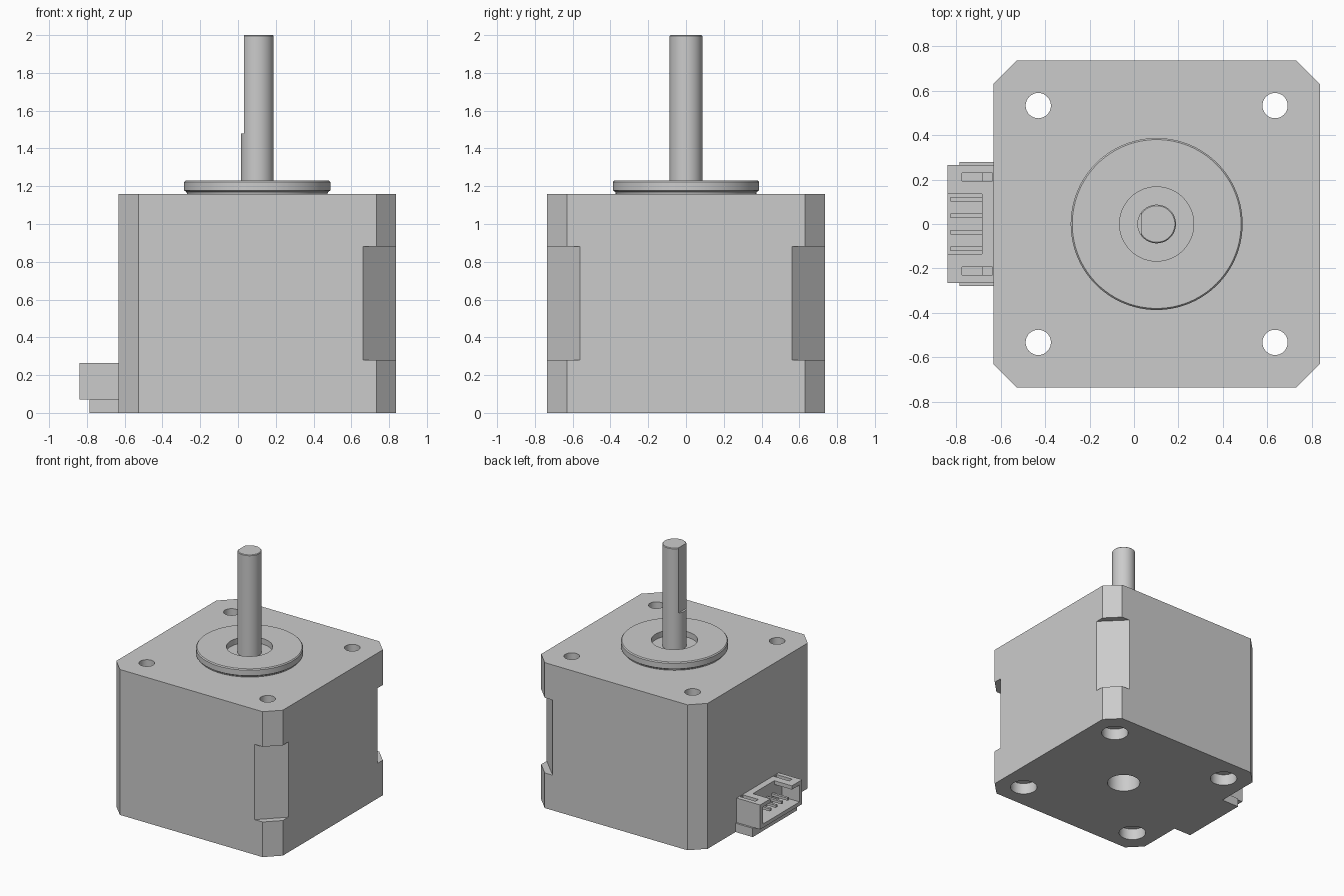
import bpy, bmesh, math
from mathutils import Matrix, Vector

if "Cube" in bpy.data.objects:
    bpy.data.objects.remove(bpy.data.objects["Cube"], do_unlink=True)

grey = bpy.data.materials.new("light grey")
grey.use_nodes = True
grey.diffuse_color = (0.6, 0.6, 0.6, 1)
grey.node_tree.nodes["Principled BSDF"].inputs["Base Color"].default_value = (0.6, 0.6, 0.6, 1)

CX = 0.102      # motor axis
HALF = 0.735    # half width of the body
TOP = 1.16      # top of the body


def finish(name, bm):
    bmesh.ops.recalc_face_normals(bm, faces=bm.faces)
    mesh = bpy.data.meshes.new(name)
    bm.to_mesh(mesh)
    bm.free()
    mesh.materials.append(grey)
    ob = bpy.data.objects.new(name, mesh)
    bpy.context.collection.objects.link(ob)
    return ob


def box(name, lo, hi, turn=0, pivot=(0, 0, 0)):
    bm = bmesh.new()
    lo, hi = Vector(lo), Vector(hi)
    bmesh.ops.create_cube(bm, size=1)
    bmesh.ops.scale(bm, vec=hi - lo, verts=bm.verts)
    bmesh.ops.translate(bm, vec=(lo + hi) / 2, verts=bm.verts)
    bm.transform(Matrix.Translation(pivot) @ Matrix.Rotation(turn, 4, "Z"))
    return finish(name, bm)


def lathe(name, x, y, profile, steps=64):
    """Solid of revolution from (radius, height) pairs, capped at both ends."""
    bm = bmesh.new()
    rings = []
    for r, z in profile:
        rings.append([bm.verts.new((x + r * math.cos(math.tau * i / steps),
                                    y + r * math.sin(math.tau * i / steps), z))
                      for i in range(steps)])
    for a, b in zip(rings, rings[1:]):
        for i in range(steps):
            j = (i + 1) % steps
            bm.faces.new((a[i], a[j], b[j], b[i]))
    bm.faces.new(rings[0])
    bm.faces.new(rings[-1])
    return finish(name, bm)


def cut(ob, cutters):
    bpy.context.view_layer.objects.active = ob
    for c in cutters:
        c.hide_render = True
        mod = ob.modifiers.new("cut", "BOOLEAN")
        mod.operation = "DIFFERENCE"
        mod.solver = "EXACT"
        mod.object = c
        bpy.ops.object.modifier_apply(modifier=mod.name)
        bpy.data.objects.remove(c, do_unlink=True)


def smooth(ob):
    bpy.ops.object.select_all(action="DESELECT")
    ob.select_set(True)
    bpy.context.view_layer.objects.active = ob
    bpy.ops.object.shade_smooth_by_angle(angle=math.radians(30))


# Body: square block with chamfered corners
C = 0.105
bm = bmesh.new()
outline = []
for k in range(4):
    rot = Matrix.Rotation(k * math.pi / 2, 3, "Z")
    for p in ((HALF, HALF - C, 0), (HALF - C, HALF, 0)):
        outline.append(bm.verts.new(rot @ Vector(p) + Vector((CX, 0, 0))))
base = bm.faces.new(outline)
ext = bmesh.ops.extrude_face_region(bm, geom=[base])
bmesh.ops.translate(bm, vec=(0, 0, TOP),
                    verts=[v for v in ext["geom"] if isinstance(v, bmesh.types.BMVert)])
body = finish("motor_body", bm)

# Deeper corner cuts on the middle section, screw holes and rear bore
cutters = []
reach = (2 * HALF - 0.175) / math.sqrt(2)
for k in range(4):
    a = math.pi / 4 + k * math.pi / 2
    cutters.append(box("corner_cutter", (reach, -0.4, 0.28), (reach + 0.3, 0.4, 0.88),
                       a, (CX, 0, 0)))
for sx in (-1, 1):
    for sy in (-1, 1):
        cutters.append(lathe("screw_cutter", CX + sx * 0.533, sy * 0.533,
                             [(0.1, -0.1), (0.1, 0.09), (0.057, 0.09), (0.057, 1.3)], 32))
cutters.append(lathe("bore_cutter", CX, 0, [(0.122, -0.1), (0.122, 0.2)], 48))
cut(body, cutters)
smooth(body)

# Pilot boss with a shallow recess round the shaft
boss = lathe("pilot_boss", CX, 0,
             [(0.372, TOP), (0.375, TOP + 0.01), (0.387, TOP + 0.018), (0.387, 1.222),
              (0.38, 1.23), (0.167, 1.23), (0.167, 1.185)], 96)
smooth(boss)

# Shaft with a flat on its upper part
shaft = lathe("shaft", CX, 0, [(0.087, 1.17), (0.087, 1.995), (0.082, 2.0)], 64)
cut(shaft, [box("flat_cutter", (-0.2, -0.2, 1.48), (0.032, 0.2, 2.2))])
smooth(shaft)

# Connector: foot, open housing and four pins
box("connector_foot", (-0.785, -0.28, 0), (-0.63, 0.28, 0.07))
housing = box("connector_housing", (-0.84, -0.265, 0.07), (-0.63, 0.265, 0.265))
cutters = [box("cavity_cutter", (-0.9, -0.232, 0.1), (-0.685, 0.232, 0.235)),
           box("notch_cutter", (-0.9, -0.135, 0.2), (-0.685, 0.135, 0.3))]
for s in (-1, 1):
    y = s * 0.212
    cutters.append(box("slot_cutter", (-0.775, y - 0.018, 0.22), (-0.637, y + 0.018, 0.3)))
cut(housing, cutters)
for i in range(4):
    y = (i - 1.5) * 0.074
    box("connector_pin", (-0.825, y - 0.01, 0.155), (-0.68, y + 0.01, 0.175))
